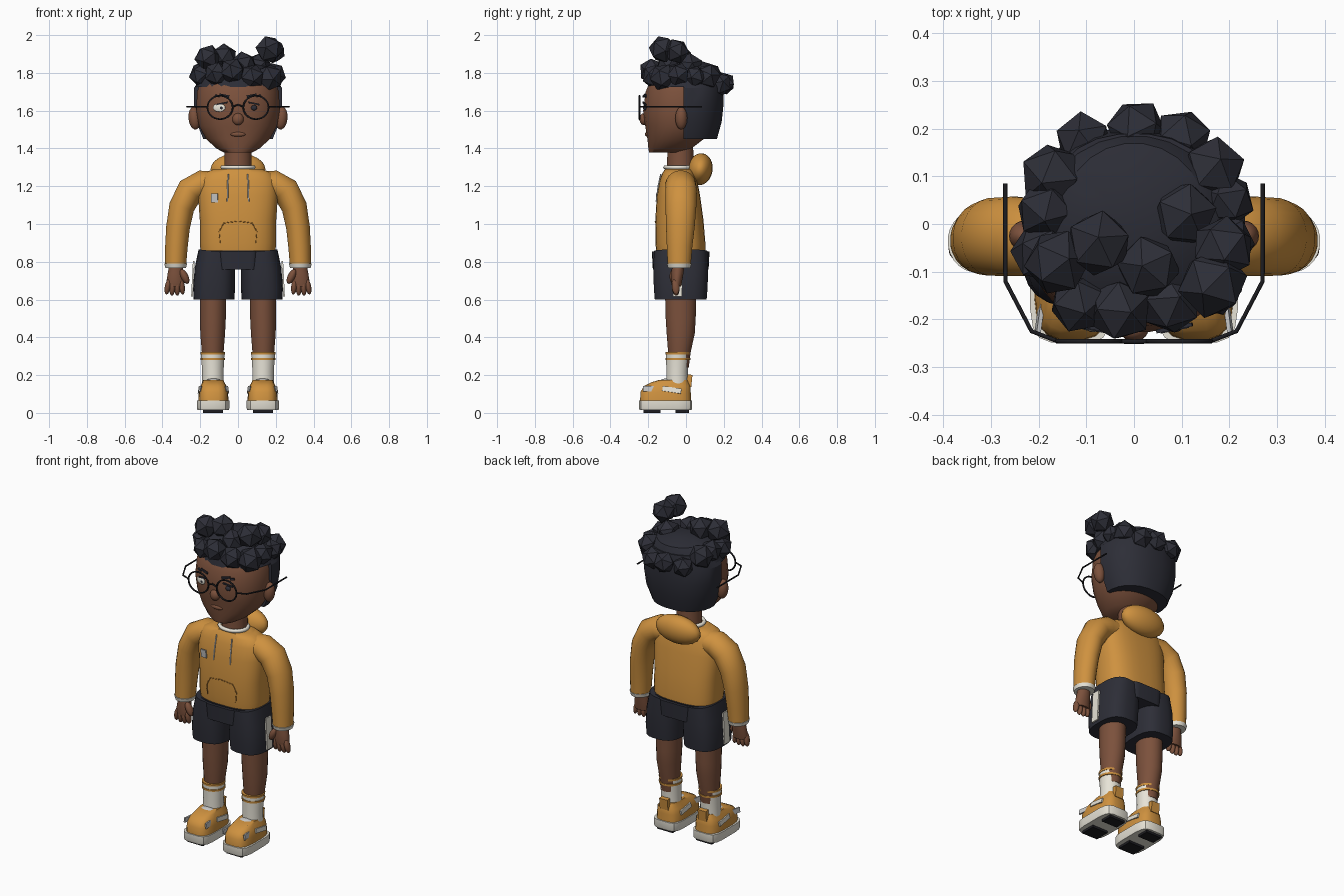
import bpy, bmesh, math
from mathutils import Vector


def mat(name, rgb):
    m = bpy.data.materials.new(name)
    m.diffuse_color = (*rgb, 1)
    return m


SKIN = mat("brown_skin", (0.20, 0.082, 0.045))
MUSTARD = mat("mustard_fabric", (0.62, 0.285, 0.05))
DARK = mat("charcoal_navy", (0.026, 0.027, 0.038))
CREAM = mat("cream", (0.80, 0.77, 0.68))
GREY = mat("pale_grey", (0.58, 0.58, 0.58))
BLACK = mat("black_frame", (0.012, 0.012, 0.015))
SEAM = mat("dark_mustard_seam", (0.42, 0.18, 0.03))


def finish(bm, name, m, smooth=45):
    bmesh.ops.recalc_face_normals(bm, faces=bm.faces)
    me = bpy.data.meshes.new(name)
    bm.to_mesh(me)
    bm.free()
    ob = bpy.data.objects.new(name, me)
    bpy.context.collection.objects.link(ob)
    me.materials.append(m)
    if smooth:
        bpy.ops.object.select_all(action='DESELECT')
        ob.select_set(True)
        bpy.context.view_layer.objects.active = ob
        bpy.ops.object.shade_smooth_by_angle(angle=math.radians(smooth))
    return ob


def loft(name, m, rows, n=24, e=2.0, side=1, smooth=45, min_y=None):
    """Rings of (x, y, z, half width, half depth); rings tilt with the path in xz."""
    bm = bmesh.new()
    rings = []
    for i, (x, y, z, rx, ry) in enumerate(rows):
        a, b = rows[max(i - 1, 0)], rows[min(i + 1, len(rows) - 1)]
        t = Vector((b[0] - a[0], 0, b[2] - a[2])).normalized()
        u = Vector((t.z, 0, -t.x))
        ring = []
        for k in range(n):
            c, s = (f(2 * math.pi * (k + 0.5) / n) for f in (math.cos, math.sin))
            p = Vector((x, y, z)) + u * rx * math.copysign(abs(c) ** (2 / e), c)
            p.y += ry * math.copysign(abs(s) ** (2 / e), s)
            if min_y is not None:
                p.y = max(p.y, min_y)
            p.x *= side
            ring.append(bm.verts.new(p))
        rings.append(ring)
    for r, q in zip(rings, rings[1:]):
        for k in range(n):
            bm.faces.new((r[k], r[(k + 1) % n], q[(k + 1) % n], q[k]))
    bm.faces.new(rings[0])
    bm.faces.new(rings[-1])
    return finish(bm, name, m, smooth)


def ball(name, m, loc, size, rot=(0, 0, 0)):
    bm = bmesh.new()
    bmesh.ops.create_uvsphere(bm, u_segments=20, v_segments=12, radius=1)
    ob = finish(bm, name, m)
    ob.location, ob.scale, ob.rotation_euler = loc, size, rot
    return ob


def box(name, m, loc, size, rot=(0, 0, 0)):
    bm = bmesh.new()
    bmesh.ops.create_cube(bm, size=1)
    ob = finish(bm, name, m, 0)
    ob.location, ob.scale, ob.rotation_euler = loc, size, rot
    return ob


def wire(name, m, pts, r, closed=False):
    cu = bpy.data.curves.new(name, 'CURVE')
    cu.dimensions = '3D'
    cu.bevel_depth, cu.bevel_resolution, cu.use_fill_caps = r, 1, True
    sp = cu.splines.new('POLY')
    sp.points.add(len(pts) - 1)
    for p, co in zip(sp.points, pts):
        p.co = (*co, 1)
    sp.use_cyclic_u = closed
    cu.materials.append(m)
    ob = bpy.data.objects.new(name, cu)
    bpy.context.collection.objects.link(ob)
    bpy.ops.object.select_all(action='DESELECT')
    ob.select_set(True)
    bpy.context.view_layer.objects.active = ob
    bpy.ops.object.convert(target='MESH')


def circle(x, y, z, rx, rz=0, ry=0, n=28):
    return [(x + rx * math.cos(a), y + ry * math.sin(a), z + rz * math.sin(a))
            for a in (2 * math.pi * k / n for k in range(n))]


# Head, neck and nose
loft("head", SKIN, [(0, -.105, 1.378, .075, .09), (0, -.085, 1.40, .115, .115),
                    (0, -.055, 1.45, .17, .15), (0, -.035, 1.52, .208, .182),
                    (0, -.025, 1.60, .222, .203), (0, -.02, 1.70, .218, .195),
                    (0, -.01, 1.78, .19, .17), (0, 0, 1.83, .11, .10)], n=28, e=2.2)
loft("neck", SKIN, [(0, -.03, 1.27, .073, .072), (0, -.03, 1.43, .07, .068)])
ball("nose", SKIN, (0, -.222, 1.555), (.03, .024, .032))
ball("lower_lip", SKIN, (0, -.205, 1.475), (.04, .012, .013))

# Hair: back shell, crown and faceted curls
loft("hair_back", DARK, [(0, .0, 1.45, .185, .165), (0, .0, 1.54, .222, .19),
                         (0, .0, 1.63, .235, .20), (0, .0, 1.72, .235, .20),
                         (0, .02, 1.80, .18, .17)], n=24, e=2.3, min_y=-.012, smooth=30)
loft("hair_crown", DARK, [(0, .0, 1.725, .228, .205), (0, .0, 1.79, .205, .19),
                          (0, .02, 1.835, .15, .15), (0, .03, 1.86, .06, .06)], smooth=30)
curls = [(-.17, .10, 1.79, .072), (-.185, .03, 1.80, .066), (-.195, -.06, 1.79, .066),
         (-.16, -.08, 1.88, .072), (-.075, -.04, 1.885, .072), (.105, .02, 1.835, .072),
         (.165, .115, 1.78, .07), (.195, .05, 1.78, .06), (-.105, .175, 1.74, .062),
         (.005, .20, 1.745, .064), (.10, .18, 1.74, .064), (.03, -.09, 1.845, .07),
         (-.115, -.165, 1.795, .066), (-.03, -.18, 1.81, .07), (.075, -.165, 1.78, .068),
         (.165, -.12, 1.775, .075), (.19, -.04, 1.79, .066), (.165, -.125, 1.925, .075),
         (.187, -.05, 1.915, .068)]
for i, (x, y, z, r) in enumerate(curls):
    bm = bmesh.new()
    bmesh.ops.create_icosphere(bm, subdivisions=1, radius=r)
    ob = finish(bm, "hair_curl_%02d" % i, DARK, 0)
    ob.location, ob.rotation_euler = (x, y, z), (y * 2, x * 2, i * 1.3)

# Face details on each side: ears, brows, eyes, round glasses
for s in (-1, 1):
    ball("ear", SKIN, (s * .23, -.025, 1.56), (.032, .032, .06), (0, s * .1, 0))
    for k in range(3):
        box("eyebrow", DARK, (s * (.06 + .025 * k), -.223 + .005 * k, 1.678 + .005 * (k % 2)),
            (.026, .008, .011), (0, s * -.2, s * .2))
    box("upper_lid", DARK, (s * .085, -.22, 1.638), (.06, .008, .008), (0, s * .2, s * .2))
    ball("pupil", DARK, (s * .085, -.217, 1.615), (.016, .01, .014))
    wire("glasses_rim", BLACK, circle(s * .095, -.246, 1.617, .067, .062), .005, True)
    wire("glasses_temple", BLACK, [(s * .163, -.245, 1.62), (s * .215, -.225, 1.62),
                                   (s * .27, -.12, 1.62), (s * .27, .085, 1.62)], .0045)
ball("eye_white", CREAM, (-.10, -.216, 1.616), (.034, .007, .022), (0, 0, -.25))
wire("glasses_bridge", BLACK, [(-.03, -.246, 1.62), (0, -.247, 1.632), (.03, -.246, 1.62)], .005)

# Hoodie body, collar, hood
loft("hoodie_body", MUSTARD, [(0, -.027, .85, .198, .13), (0, -.03, .90, .203, .133),
                              (0, -.035, 1.02, .203, .128), (0, -.04, 1.15, .212, .115),
                              (0, -.04, 1.23, .205, .10), (0, -.04, 1.27, .18, .085),
                              (0, -.04, 1.29, .13, .072)], n=32, e=2.7)
wire("collar", CREAM, circle(0, -.04, 1.30, .083, ry=.07), .011, True)
ball("hood", MUSTARD, (0, .075, 1.29), (.145, .066, .085), (-.15, 0, 0))

# Chest patch, drawstrings and pocket seam
box("chest_patch", GREY, (-.125, -.152, 1.138), (.036, .008, .048), (.1, 0, -.06))
for s in (-1, 1):
    wire("drawstring", GREY, [(s * .052, -.133, 1.265), (s * .054, -.147, 1.20),
                              (s * .056, -.157, 1.12)], .004)
wire("pocket_seam", SEAM, [(-.095, -.158, .90), (-.10, -.158, .96), (-.075, -.16, 1.005),
                           (0, -.164, 1.015), (.075, -.16, 1.005), (.10, -.158, .96),
                           (.095, -.158, .90)], .0025)

# Shorts centre
loft("shorts_hips", DARK, [(0, -.028, .77, .19, .12), (0, -.028, .86, .203, .138)], n=32, e=2.8)
loft("shorts_front_panel", DARK, [(0, -.028, .76, .10, .148), (0, -.028, .855, .105, .153)], e=8)

for s in (-1, 1):
    # Sleeve, cuff and hand
    loft("sleeve", MUSTARD, [(.08, -.03, 1.215, .06, .07), (.19, -.028, 1.212, .073, .08),
                             (.252, -.026, 1.178, .074, .084), (.298, -.027, 1.09, .068, .082),
                             (.318, -.03, .98, .063, .076), (.326, -.034, .88, .06, .068),
                             (.330, -.036, .785, .056, .062)], side=s, smooth=60)
    loft("cuff", CREAM, [(.330, -.036, .768, .055, .060), (.330, -.036, .79, .061, .066)], side=s)
    loft("wrist", SKIN, [(.328, -.04, .79, .034, .034), (.330, -.045, .74, .042, .032),
                         (.332, -.05, .69, .048, .028), (.332, -.05, .67, .044, .024)], side=s)
    for k in range(4):
        ball("finger", SKIN, (s * (.297 + .025 * k), -.055, .668 - .006 * (k in (1, 2))),
             (.0155, .02, .042), (.1, s * (.12 - .1 * k), 0))
    ball("thumb", SKIN, (s * .283, -.065, .722), (.02, .022, .042), (0, s * .45, 0))

    # Shorts leg with side stripe
    loft("shorts_leg", DARK, [(.127, -.028, .60, .108, .138), (.127, -.028, .66, .112, .143),
                              (.122, -.028, .76, .108, .146), (.112, -.028, .855, .098, .142)],
         n=24, e=2.8, side=s)
    box("shorts_stripe", CREAM, (s * .239, -.045, .71), (.009, .05, .19), (0, s * -.05, 0))

    # Leg and sock
    loft("leg", SKIN, [(.133, -.035, .24, .048, .05), (.134, -.035, .32, .058, .06),
                       (.134, -.028, .42, .066, .075), (.133, -.028, .50, .069, .08),
                       (.132, -.028, .65, .071, .084)], side=s)
    loft("sock", CREAM, [(.133, -.047, .14, .058, .058), (.133, -.047, .22, .057, .057),
                         (.134, -.043, .318, .063, .064)], side=s)
    for z in (.285, .316):
        loft("sock_band", MUSTARD, [(.134, -.043, z - .006, .065, .066),
                                    (.134, -.043, z + .006, .066, .067)], side=s)

    # Shoe: sole, treads, upper, tongue, heel tab, side patches
    loft("shoe_sole", CREAM, [(.132, -.108, .014, .083, .138), (.132, -.108, .025, .087, .142),
                              (.132, -.108, .066, .087, .142)], n=16, e=4.5, side=s, smooth=30)
    for y, d in ((-.18, .09), (-.02, .07)):
        box("sole_tread", BLACK, (s * .132, y, .0085), (.105, d, .017))
    loft("shoe_upper", MUSTARD, [(.13, -.108, .06, .080, .136), (.13, -.108, .11, .078, .134),
                                 (.13, -.10, .142, .070, .124), (.13, -.085, .162, .058, .10),
                                 (.13, -.065, .175, .054, .075)], n=20, e=3.4, side=s)
    ball("shoe_tongue", GREY, (s * .13, -.115, .165), (.045, .03, .016), (.2, 0, 0))
    wire("shoe_lace", DARK, [(s * .085, -.155, .163), (s * .175, -.155, .163)], .004)
    box("heel_tab", MUSTARD, (s * .13, .018, .17), (.055, .026, .065), (-.1, 0, 0))
    for side in (-1, 1):
        x = s * .13 + side * .076
        box("shoe_toe_patch", GREY, (x - side * .008, -.198, .128), (.009, .06, .03),
            (0, side * -.15, side * .14))
        box("shoe_side_patch", CREAM, (x, -.075, .122), (.009, .10, .026),
            (-.15, side * -.15, 0))
